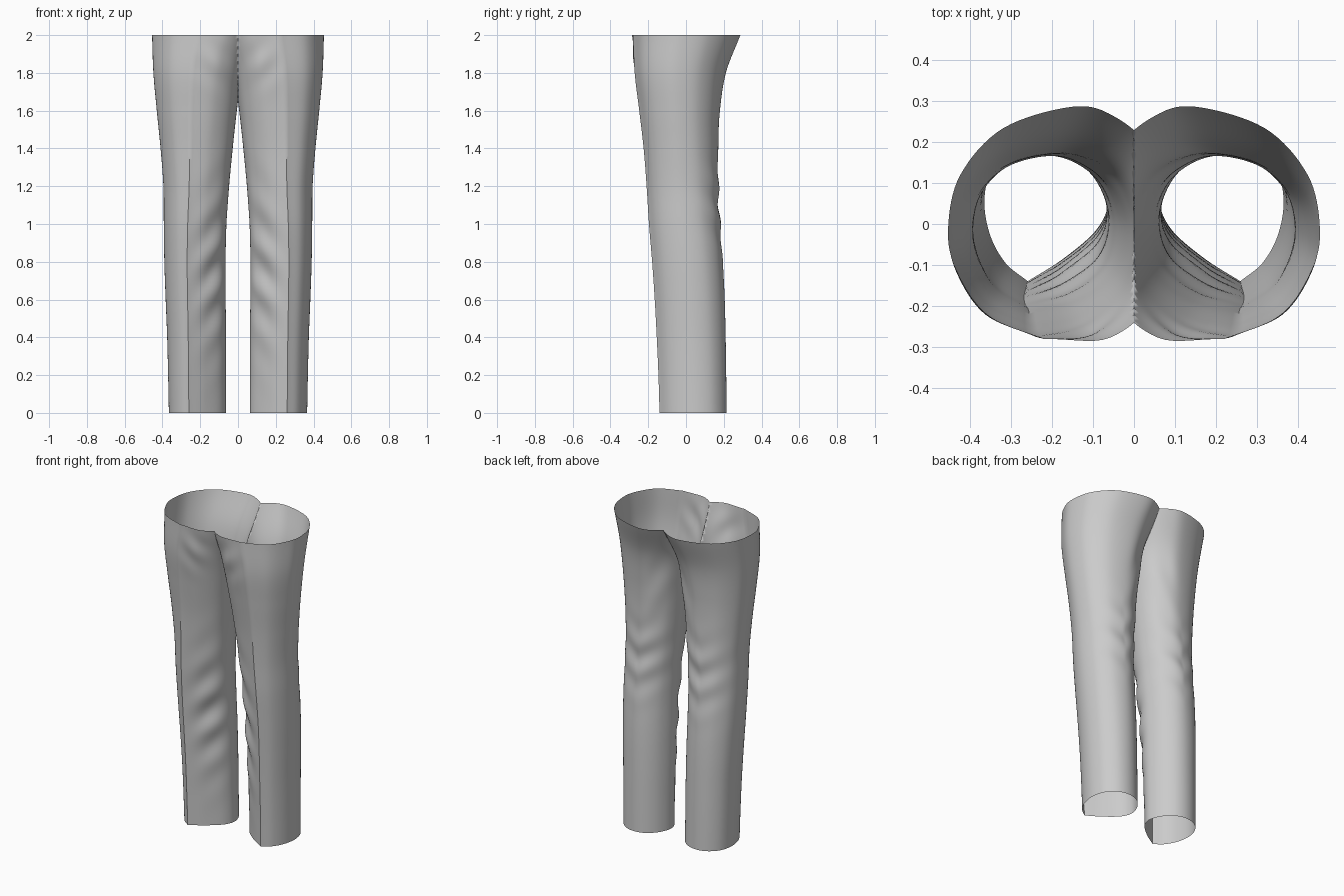
import bpy, bmesh, math

if "Cube" in bpy.data.objects:
    bpy.data.objects.remove(bpy.data.objects["Cube"])

# Leg cross-sections, from the front crease round the outside and back to the crease
HEM = [(.26, -.14), (.315, -.095), (.353, -.025), (.366, .06), (.345, .14), (.29, .195),
       (.22, .213), (.15, .195), (.092, .14), (.063, .06), (.09, -.012), (.17, -.083)]
WAIST = [(.22, -.286), (.36, -.225), (.437, -.11), (.455, -.01), (.425, .12), (.32, .235),
         (.15, .288), (.05, .265), (-.04, .18), (-.08, .02), (-.05, -.18), (.06, -.282)]
# Leg extents every 0.2 in height: inner x, outer x, front y, back y
EXTENTS = [(.063, .366, -.140, .215), (.064, .37, -.146, .213), (.064, .375, -.155, .210),
           (.065, .383, -.166, .205), (.066, .39, -.180, .195), (.061, .393, -.197, .180),
           (.047, .395, -.210, .171), (.028, .41, -.226, .170), (.006, .43, -.250, .180),
           (-.022, .448, -.275, .211), (-.08, .455, -.286, .288)]
ROWS, COLS = 100, 96


def spline(pts, u):
    """Catmull-Rom point on an open list, u in 0..1"""
    n = len(pts) - 1
    i = min(int(u * n), n - 1)
    t = u * n - i
    b, c = pts[i], pts[i + 1]
    a = pts[i - 1] if i > 0 else [2 * p - q for p, q in zip(b, c)]
    d = pts[i + 2] if i + 2 <= n else [2 * q - p for p, q in zip(b, c)]
    return [q + .5 * t * (r - p + t * (2 * p - 5 * q + 4 * r - s + t * (3 * (q - r) + s - p)))
            for p, q, r, s in zip(a, b, c, d)]


def ring(pts):
    """Dense section scaled to a 0..1 box, keeping the crease sharp"""
    out = [spline(pts + pts[:1], j / COLS) for j in range(COLS)]
    lo = [min(p[k] for p in out) for k in (0, 1)]
    hi = [max(p[k] for p in out) for k in (0, 1)]
    return [[(p[k] - lo[k]) / (hi[k] - lo[k]) for k in (0, 1)] for p in out]


def bump(v, centre, width):
    return math.exp(-((v - centre) / width) ** 2)


def folds(x, y, z, u):
    """Depth of the cloth folds at a point (u runs round the leg)"""
    front = bump(u, .88, .07) * bump(z, .75, .36) * math.sin((z - .9 * (.26 - x)) * 27)
    knee = bump(u, .52, .13) * bump(z, 1.1, .2) * math.sin((z - .6 * abs(x - .22)) * 33)
    seat = bump(u, .60, .06) * bump(z, 1.6, .25) * math.sin((z + 1.2 * x) * 20)
    crotch = bump(u, .93, .05) * bump(z, 1.85, .12) * math.sin((z - 1.0 * x) * 30)
    return .010 * front + .007 * knee + .004 * seat + .005 * crotch


# One leg, lofted from hem to waist
hem, waist = ring(HEM), ring(WAIST)
bm = bmesh.new()
rows = []
for i in range(ROWS + 1):
    f = i / ROWS
    z = 2 * f
    x0, x1, y0, y1 = spline(EXTENTS, f)
    w = f ** 1.5
    row = []
    for j in range(COLS):
        px, py = [a + (b - a) * w for a, b in zip(hem[j], waist[j])]
        x, y = x0 + px * (x1 - x0), y0 + py * (y1 - y0)
        dx, dy = x - (x0 + x1) / 2, y - (y0 + y1) / 2
        k = folds(x, y, z, j / COLS) / math.hypot(dx, dy)
        row.append(bm.verts.new((x + dx * k, y + dy * k, z)))
    rows.append(row)
for a, b in zip(rows, rows[1:]):
    for j in range(COLS):
        n = (j + 1) % COLS
        bm.faces.new((a[j], a[n], b[n], b[j]))

# Trim at the centre plane so the legs meet in the crotch seam
bmesh.ops.bisect_plane(bm, geom=bm.verts[:] + bm.edges[:] + bm.faces[:], dist=1e-5,
                       plane_co=(0, 0, 0), plane_no=(1, 0, 0), clear_inner=True)
mesh = bpy.data.meshes.new("trousers")
bm.to_mesh(mesh)
bm.free()
trousers = bpy.data.objects.new("trousers", mesh)
bpy.context.collection.objects.link(trousers)
bpy.context.view_layer.objects.active = trousers
trousers.select_set(True)
bpy.ops.object.shade_smooth_by_angle(angle=math.radians(40))

# Second leg
mirror = trousers.modifiers.new("other_leg", 'MIRROR')
mirror.use_clip = True
mirror.merge_threshold = .0005
